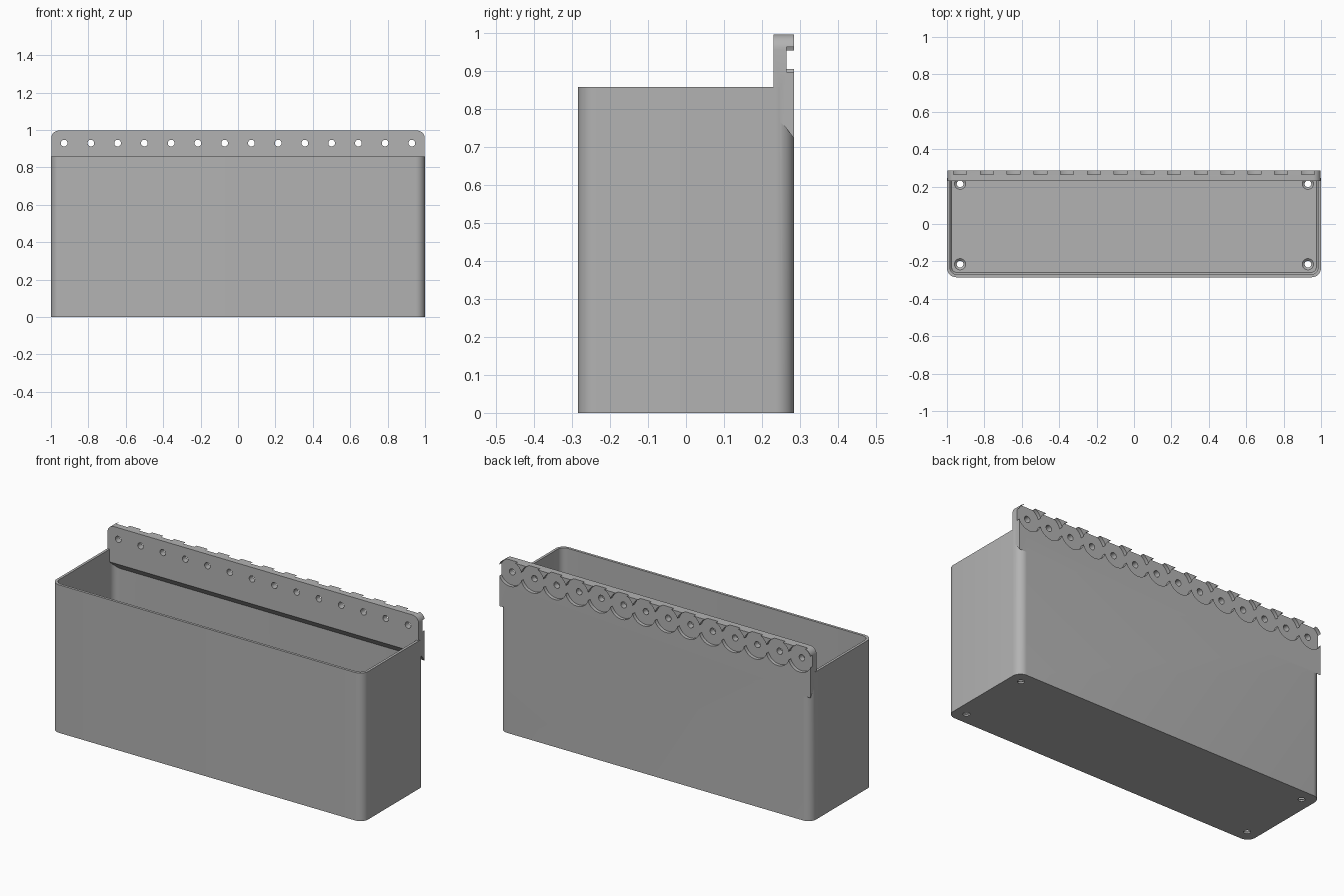
import bpy
import bmesh
from math import pi, sin, cos
from mathutils import Matrix, Vector

cube = bpy.data.objects.get("Cube")
if cube:
    bpy.data.objects.remove(cube, do_unlink=True)

HX, HY, RIM, TOP = 1.0, 0.285, 0.858, 0.997
WALL, FLOOR, PLATE_FRONT = 0.015, 0.02, 0.23
PITCH, HOLE_Z, COUNT = 0.143, 0.93, 14

grey = bpy.data.materials.new("plain grey")
grey.use_nodes = True
colour = (0.45, 0.45, 0.45, 1)
grey.diffuse_color = colour
grey.node_tree.nodes["Principled BSDF"].inputs["Base Color"].default_value = colour


def to_object(bm, name):
    bmesh.ops.recalc_face_normals(bm, faces=bm.faces)
    mesh = bpy.data.meshes.new(name)
    bm.to_mesh(mesh)
    bm.free()
    obj = bpy.data.objects.new(name, mesh)
    bpy.context.collection.objects.link(obj)
    mesh.materials.append(grey)
    return obj


def rounded_loft(name, rings, steps=8):
    """Stack rounded rectangles given as (half x, half y, radius, z)."""
    bm = bmesh.new()
    loops = []
    for hx, hy, r, z in rings:
        loop = []
        for q, (sx, sy) in enumerate([(1, 1), (-1, 1), (-1, -1), (1, -1)]):
            for i in range(steps + 1):
                a = (q + i / steps) * pi / 2
                loop.append(bm.verts.new((sx * (hx - r) + r * cos(a),
                                          sy * (hy - r) + r * sin(a), z)))
        loops.append(loop)
    n = len(loops[0])
    for low, high in zip(loops, loops[1:]):
        for i in range(n):
            j = (i + 1) % n
            bm.faces.new((low[i], low[j], high[j], high[i]))
    bm.faces.new(loops[0])
    bm.faces.new(loops[-1])
    return to_object(bm, name)


def pegs(name, centres, axis, r1, r2, depth, sides):
    """Several separate cylinders or cones along one axis."""
    bm = bmesh.new()
    turn = Vector((0, 0, 1)).rotation_difference(Vector(axis)).to_matrix().to_4x4()
    for c in centres:
        bmesh.ops.create_cone(bm, cap_ends=True, segments=sides, radius1=r1,
                              radius2=r2, depth=depth,
                              matrix=Matrix.Translation(c) @ turn)
    return to_object(bm, name)


def combine(target, tool, operation):
    mod = target.modifiers.new("cut", 'BOOLEAN')
    mod.object, mod.operation, mod.solver = tool, operation, 'EXACT'
    graph = bpy.context.evaluated_depsgraph_get()
    mesh = bpy.data.meshes.new_from_object(target.evaluated_get(graph))
    target.modifiers.clear()
    target.data = mesh
    bpy.data.objects.remove(tool, do_unlink=True)


# Open bin with a small slope around the floor
planter = rounded_loft("bin", [(HX, HY, 0.05, 0), (HX, HY, 0.05, RIM)])
ix, iy = HX - WALL, HY - WALL
cavity = rounded_loft("cavity", [(ix - 0.01, iy - 0.01, 0.03, FLOOR),
                                 (ix, iy, 0.04, FLOOR + 0.015),
                                 (ix, iy, 0.04, RIM + 0.1)])
combine(planter, cavity, 'DIFFERENCE')

# Mounting rail: side profile swept along x, top corners rounded
profile = [(PLATE_FRONT, TOP), (HY, TOP), (HY, 0.722), (0.26, 0.755), (PLATE_FRONT, 0.785)]
bm = bmesh.new()
face = bm.faces.new([bm.verts.new((-0.998, y, z)) for y, z in profile])
swept = bmesh.ops.extrude_face_region(bm, geom=[face])["geom"]
bmesh.ops.translate(bm, vec=(1.996, 0, 0),
                    verts=[g for g in swept if isinstance(g, bmesh.types.BMVert)])
corners = [e for e in bm.edges
           if all(v.co.z > TOP - 0.001 for v in e.verts)
           and abs(e.verts[0].co.x - e.verts[1].co.x) < 0.001]
bmesh.ops.bevel(bm, geom=corners, offset=0.04, segments=8, profile=0.5, affect='EDGES')
combine(planter, to_object(bm, "rail"), 'UNION')

# Overlapping round recesses on the back, cut in two separate sets
spots = [(i - (COUNT - 1) / 2) * PITCH for i in range(COUNT)]
for start in (0, 1):
    centres = [(x, 0.315, HOLE_Z) for x in spots[start::2]]
    combine(planter, pegs("recess", centres, (0, 1, 0), 0.0757, 0.0757, 0.1, 48), 'DIFFERENCE')

# Screw holes through the rail
combine(planter, pegs("screw_hole", [(x, 0.25, HOLE_Z) for x in spots],
                      (0, 1, 0), 0.018, 0.018, 0.2, 24), 'DIFFERENCE')

# Countersunk drain holes in the floor
drains = [(sx * 0.93, sy * 0.215) for sx in (-1, 1) for sy in (-1, 1)]
combine(planter, pegs("drain", [(x, y, 0) for x, y in drains],
                      (0, 0, 1), 0.018, 0.018, 0.1, 24), 'DIFFERENCE')
combine(planter, pegs("countersink", [(x, y, 0.016) for x, y in drains],
                      (0, 0, 1), 0.014, 0.037, 0.02, 32), 'DIFFERENCE')

bpy.ops.object.select_all(action='DESELECT')
planter.select_set(True)
bpy.context.view_layer.objects.active = planter
bpy.ops.object.shade_smooth_by_angle(angle=0.5)
